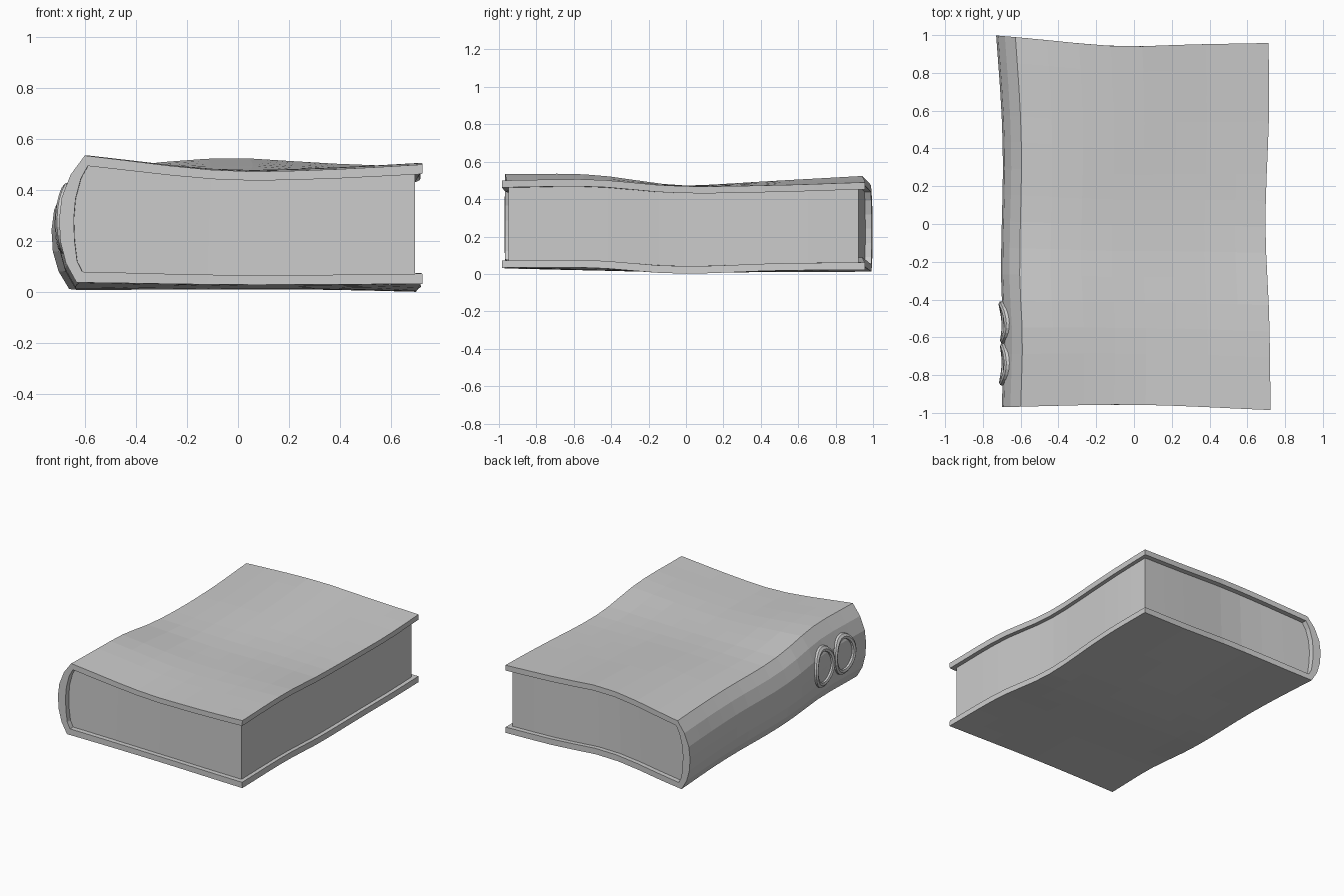
import bpy, bmesh, math

if "Cube" in bpy.data.objects:
    bpy.data.objects.remove(bpy.data.objects["Cube"])

# ---- smooth interpolation through a few control values
def curve(xs, vs, x):
    x = min(max(x, xs[0]), xs[-1])
    i = max(k for k in range(len(xs) - 1) if xs[k] <= x)
    def slope(k):
        a, b = max(k - 1, 0), min(k + 1, len(xs) - 1)
        return (vs[b] - vs[a]) / (xs[b] - xs[a])
    h = xs[i + 1] - xs[i]
    s = (x - xs[i]) / h
    return ((2*s**3 - 3*s*s + 1) * vs[i] + (s**3 - 2*s*s + s) * h * slope(i)
            + (3*s*s - 2*s**3) * vs[i + 1] + (s**3 - s*s) * h * slope(i + 1))

# ---- warp fields: heights of the top and bottom boards, wavy borders
GX = [-0.6, -0.05, 0.35, 0.72]
GY = [-0.97, -0.5, -0.05, 0.5, 0.95]
TOP = [[.535, .475, .48, .50], [.53, .48, .487, .505], [.475, .47, .472, .47],
       [.47, .50, .487, .475], [.475, .525, .505, .49]]
BOTTOM = [[.038, .03, .03, .033], [.033, .02, .02, .033], [.01, .01, .01, .002],
          [.01, .03, .015, .018], [.012, .05, .03, .022]]

def field(grid, x, y):
    return curve(GY, [curve(GX, row, x) for row in grid], y)

def warp(x, v, t):
    """x across, v = -1..1 front to back, t = 0..1 bottom to top"""
    back = curve([-.72, -.5, -.2, 0, .3, .72], [1, .98, .95, .94, .95, .958], x)
    front = curve([-.72, 0, .72], [-.97, -.957, -.985], x)
    y = front + (back - front) * (v + 1) / 2
    left = curve([-.97, -.6, -.3, 0, .3, .6, 1], [0, .01, -.004, 0, .006, -.002, -.03], y)
    right = curve([-.97, -.5, 0, .6, .97], [.003, -.004, -.024, -.005, -.008], y)
    k = (x + .7) / 1.42
    lo, hi = field(BOTTOM, x, y), field(TOP, x, y)
    return (x + left * (1 - k) + right * k, y, lo + (hi - lo) * t)

def make(name, bm):
    bmesh.ops.remove_doubles(bm, verts=bm.verts, dist=1e-5)
    bmesh.ops.recalc_face_normals(bm, faces=bm.faces)
    me = bpy.data.meshes.new(name)
    bm.to_mesh(me)
    bm.free()
    ob = bpy.data.objects.new(name, me)
    bpy.context.collection.objects.link(ob)
    return ob

def quad(bm, *vs):
    vs = list(dict.fromkeys(vs))
    if len(vs) > 2:
        bm.faces.new(vs)

# ---- C-shaped cross-sections, (x, t), top right -> spine -> bottom right
SPINE = [(-.655, .85), (-.69, .67), (-.70, .5), (-.695, .32), (-.673, .15)]
INNER_SPINE = [(-.615, .82), (-.636, .66), (-.643, .5), (-.64, .33), (-.63, .17)]

def section(x_right, x_top, x_bot, spine, lo, hi, n=9):
    line = lambda a, b, t: [(a + (b - a) * i / (n - 1), t) for i in range(n)]
    return line(x_right, x_top, hi) + spine + line(x_bot, x_right, lo)

outer = section(.72, -.6, -.632, SPINE, 0, 1)
inner = section(.718, -.588, -.61, INNER_SPINE, .085, .92)
pages = section(.69, -.588, -.61, INNER_SPINE, .075, .93)
N = 14

def sweep(bm, outline, vmax):
    return [[bm.verts.new(warp(x, -vmax + 2 * vmax * j / N, t)) for x, t in outline]
            for j in range(N + 1)]

def skin(bm, rows, closed):
    n = len(rows[0])
    for a, b in zip(rows, rows[1:]):
        for i in range(n if closed else n - 1):
            quad(bm, a[i], a[(i + 1) % n], b[(i + 1) % n], b[i])

# ---- cover: two boards and a rounded spine
bm = bmesh.new()
rows = sweep(bm, outer + inner[::-1], 1)
skin(bm, rows, True)
n = len(rows[0])
for r in (rows[0], rows[-1]):
    for i in range(n // 2 - 1):
        quad(bm, r[i], r[i + 1], r[n - 2 - i], r[n - 1 - i])
make("cover", bm)

# ---- page block set inside the cover
bm = bmesh.new()
rows = sweep(bm, pages, .965)
skin(bm, rows, True)
n = len(rows[0])
for r in (rows[0], rows[-1]):
    for i in range(n // 2):
        quad(bm, r[i], r[i + 1], r[n - 2 - i], r[n - 1 - i])
make("page_block", bm)

# ---- two raised oval bands on the spine
ts = [0] + [t for _, t in SPINE[::-1]] + [1]
xs = [-.632] + [x for x, _ in SPINE[::-1]] + [-.6]

def oval_band(name, yc):
    bm = bmesh.new()
    loops = []
    for j in range(24):
        a = 2 * math.pi * j / 24
        ring = []
        for scale, lift in ((.70, -.02), (.74, .012), (.86, .019), (.97, .012), (1, -.02)):
            y = yc + .113 * scale * math.cos(a)
            t = .51 + .28 * scale * math.sin(a)
            x, wy, z = warp(curve(ts, xs, t), (y + .005) / .975, t)
            ring.append(bm.verts.new((x - lift, wy, z)))
        loops.append(ring)
    skin(bm, loops + [loops[0]], True)
    return make(name, bm)

oval_band("spine_band_front", -.755)
oval_band("spine_band_rear", -.535)
